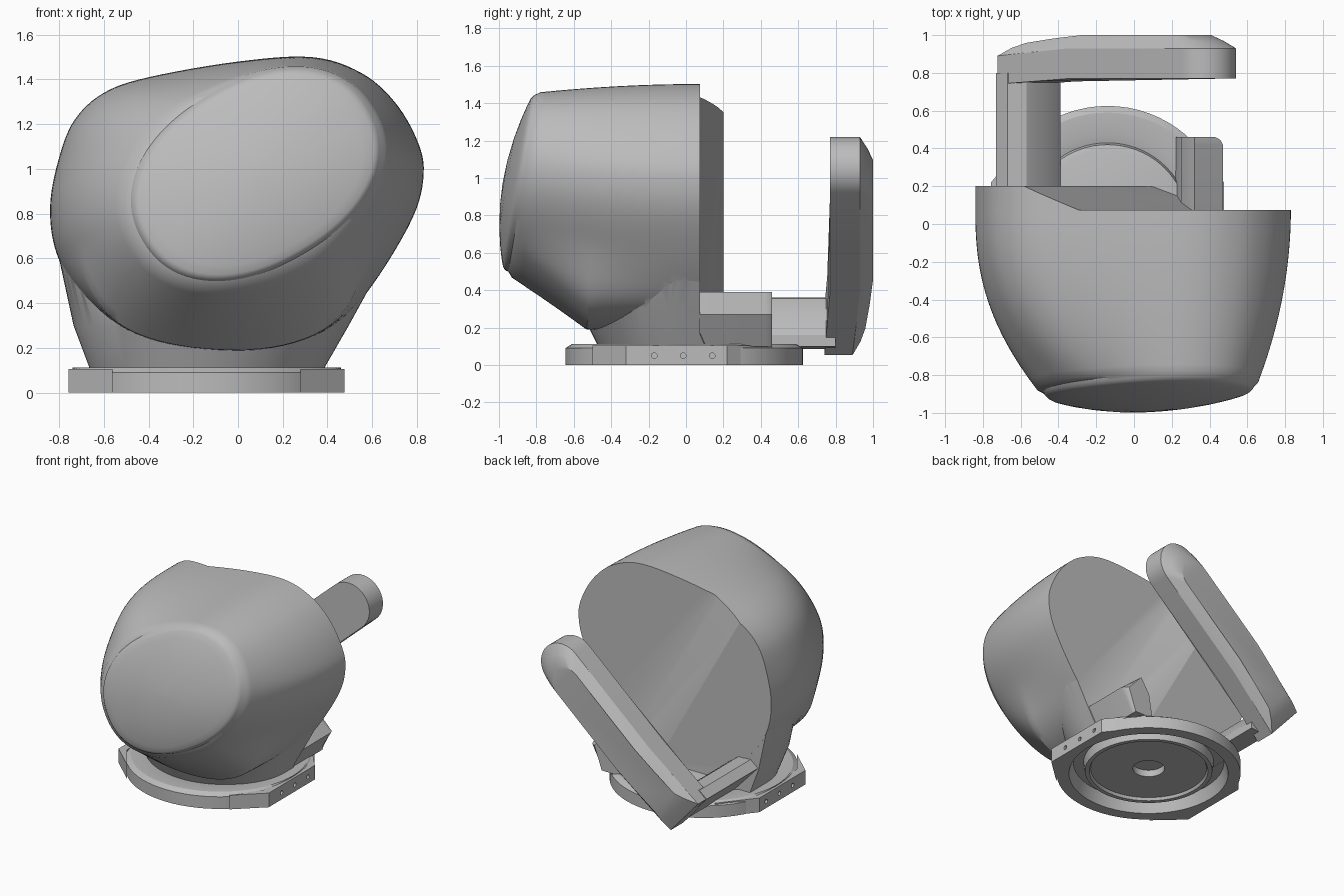
import bpy, bmesh, math
from math import cos, sin, pi, radians, sqrt, atan2
from mathutils import Vector

old = bpy.data.objects.get("Cube")
if old:
    bpy.data.objects.remove(old, do_unlink=True)

mat = bpy.data.materials.new("plain_grey")
mat.use_nodes = True
mat.diffuse_color = (0.5, 0.5, 0.5, 1)
mat.node_tree.nodes["Principled BSDF"].inputs["Base Color"].default_value = (0.5, 0.5, 0.5, 1)


def select(ob):
    bpy.ops.object.select_all(action="DESELECT")
    ob.select_set(True)
    bpy.context.view_layer.objects.active = ob


def smooth(ob):
    select(ob)
    bpy.ops.object.shade_smooth_by_angle(angle=radians(30))


def finish(name, bm):
    """Turn a bmesh into a grey object, smooth with sharp edges kept."""
    bmesh.ops.recalc_face_normals(bm, faces=bm.faces[:])
    mesh = bpy.data.meshes.new(name)
    bm.to_mesh(mesh)
    bm.free()
    mesh.materials.append(mat)
    ob = bpy.data.objects.new(name, mesh)
    bpy.context.collection.objects.link(ob)
    smooth(ob)
    return ob


def loft(name, rings):
    """Skin closed rings of equal length and cap both ends."""
    bm = bmesh.new()
    rows = [[bm.verts.new(p) for p in ring] for ring in rings]
    n = len(rows[0])
    for a, b in zip(rows, rows[1:]):
        for i in range(n):
            j = (i + 1) % n
            bm.faces.new((a[i], a[j], b[j], b[i]))
    bm.faces.new(rows[0])
    bm.faces.new(rows[-1])
    return finish(name, bm)


def combine(ob, other, operation):
    """Join or cut with another solid, which is used up."""
    mod = ob.modifiers.new("combine", "BOOLEAN")
    mod.operation = operation
    mod.solver = "EXACT"
    mod.object = other
    select(ob)
    bpy.ops.object.modifier_apply(modifier=mod.name)
    bpy.data.objects.remove(other, do_unlink=True)
    smooth(ob)


def clamp(v):
    return max(0.0, min(1.0, v))


def closed_spline(pts, steps):
    """Closed Catmull-Rom curve through the points."""
    p = [Vector(q) for q in pts]
    out = []
    for i in range(len(p)):
        a, b, c, d = (p[(i + k) % len(p)] for k in (-1, 0, 1, 2))
        for k in range(steps):
            t = k / steps
            out.append(b + (c - a) * t / 2 + (a - 2.5 * b + 2 * c - d / 2) * t * t
                       + (1.5 * (b - c) + (d - a) / 2) * t ** 3)
    return out


CX = -0.14   # centre of the round base
BACK = 0.075

# Body shell: back outline blended into a tilted oval nose
outline = closed_spline([(.43, .3), (.6, .48), (.78, .78), (.83, .98), (.8, 1.13), (.7, 1.3),
                         (.55, 1.43), (.33, 1.5), (0, 1.48), (-.4, 1.41), (-.6, 1.34),
                         (-.73, 1.22), (-.8, 1.05), (-.84, .83), (-.81, .62), (-.7, .43),
                         (-.5, .28), (-.2, .2), (.15, .2)], 6)


def nose_point(p):
    ang = atan2(p.y - 0.85, p.x)
    c, s = abs(cos(ang - radians(30))) / 0.59, abs(sin(ang - radians(30))) / 0.415
    r = (c ** 2.2 + s ** 2.2) ** (-1 / 2.2)
    return Vector((0.08 + r * cos(ang), 0.975 + r * sin(ang)))


def nose_y(z):
    return -0.97 + 0.165 * (z - 0.52)


nose = [nose_point(p) for p in outline]
rings = []
# crowned nose face, then a small rounded rim
for k, back in ((.03, 0), (.25, 0), (.5, 0), (.7, 0), (.85, 0), (.934, .001),
                (.96, .005), (.982, .014), (.994, .025)):
    ring = []
    for f in nose:
        x, z = 0.08 + (f.x - 0.08) * k, 0.975 + (f.y - 0.975) * k
        ring.append((x, nose_y(z) - 0.085 * (1 - k * k) + back, z))
    rings.append(ring)
STEPS = 24
for s in range(1, STEPS + 1):
    t = s / STEPS
    ring = []
    for f, b in zip(nose, outline):
        # underside slopes straight down, the rest swells out gently
        w = clamp((0.62 - b.y) / 0.4)
        w = w * w * (3 - 2 * w)
        power = 2 + 0.5 * clamp(-b.x)
        mix = min(1, t / .42) * w + (1 - (1 - t) ** power) * (1 - w)
        p = f.lerp(b, mix)
        y0 = nose_y(f.y)
        ring.append((p.x, y0 + (BACK - y0) * t, p.y))
    rings.append(ring)
rings.append([(p.x, 0.2, p.y) for p in outline])
body = loft("body", rings)


# Neck: round in front, flat behind, flaring up into the shell
def neck_ring(x0, x1, depth, z):
    mid, half = (x0 + x1) / 2, (x1 - x0) / 2
    arc = [(mid - half * cos(pi * k / 40), -depth * sin(pi * k / 40), z) for k in range(41)]
    return arc + [(x1, .199, z), (x0, .199, z)]


combine(body, loft("neck", [neck_ring(-.66, .38, .47, .1), neck_ring(-.735, .495, .57, .3),
                            neck_ring(-.8, .66, .62, .6)]), "UNION")

# Ramped step across the back of the body
bm = bmesh.new()
for top, low, y in ((-.502, .565, BACK), (-.932, .135, BACK + .1625),
                    (1.2, 1.2, BACK), (1.2, 1.2, BACK + .1625)):
    bm.verts.new((top, y, 1.8))
    bm.verts.new((low, y, -.1))
bmesh.ops.convex_hull(bm, input=bm.verts[:])
combine(body, finish("step_cutter", bm), "DIFFERENCE")

# Round base: a turned ring with a recessed underside and flattened sides
profile = [(.11, .09), (.11, .04), (.4, .04), (.41, .02), (.44, .02), (.45, .09), (.52, .09),
           (.55, 0), (.635, 0), (.635, .09), (.6, .112), (.49, .112), (.44, .1), (.43, .14),
           (.4, .15)]
SIDES = 72
loft("base", [[(CX + max(-.6, min(.6, r * cos(2 * pi * i / SIDES))),
                r * sin(2 * pi * i / SIDES) - 0.01, z)
               for i in range(SIDES)] for r, z in profile])

# Flat mounting pads with three screw holes on each side
for side, name in ((1, "left"), (-1, "right")):
    plan = [(.42, -.5), (.617, -.32), (.617, .22), (.42, .46), (.56, .2), (.56, -.3)]
    pad = loft(name + "_pad", [[(CX + side * x, y, z) for x, y in plan] for z in (0, .105)])
    for y in (-.17, -.015, .14):
        hole = [[(CX + side * x, y + .015 * cos(a * pi / 8), .05 + .015 * sin(a * pi / 8))
                 for a in range(16)] for x in (.59, .65)]
        combine(pad, loft("hole_cutter", hole), "DIFFERENCE")

# Stop block behind the body
section = [(.47, .27), (.32, .39), (.25, .28), (.22, .1), (.37, .1)]
block = [[(x, y, z) for x, z in section] for y in (.0, .42)]
block.append([(x - .012 * (x > .4), .445, z) for x, z in section])
block.append([(x - .04 * (x > .4), .46, z) for x, z in section])
loft("stop_block", block)

# Slanted back arm: square foot, rounded top, crowned outer face
TILT, LENGTH, R = radians(41.6), 1.31, 0.17


def arm_point(u, v, y):
    return (-.61 + u * cos(TILT) - v * sin(TILT), y, .18 + u * sin(TILT) + v * cos(TILT))


shape = [(.5, R), (.25, R), (0, R), (0, -R), (.25, -R), (.5, -R), (.9, -R)]
shape += [(LENGTH + R * cos(a), R * sin(a)) for a in [pi * (k / 20 - .5) for k in range(21)]]
shape.append((.9, R))


def arm_ring(scale, y, drop):
    mid = (LENGTH + R) / 2
    ring = []
    for u, v in shape:
        u2 = mid + (u - mid) * (1 - (1 - scale) * .7)
        ring.append(arm_point(u2, v * scale, y - drop * (1 - clamp(u2 / .5))))
    return ring


loft("back_arm", [arm_ring(1, .77, .03), arm_ring(1, .93, .04),
                  arm_ring(.85, .97, .045), arm_ring(.7, 1.0, .06)])

# Connecting bar from body to arm foot
corners = [(-.73, .31), (-.67, .36), (-.57, .355), (-.47, .28), (-.39, .16), (-.39, .1),
           (-.52, .085)]
loft("connecting_bar", [[(x, y, z) for x, z in corners] for y in (.05, .8)])
